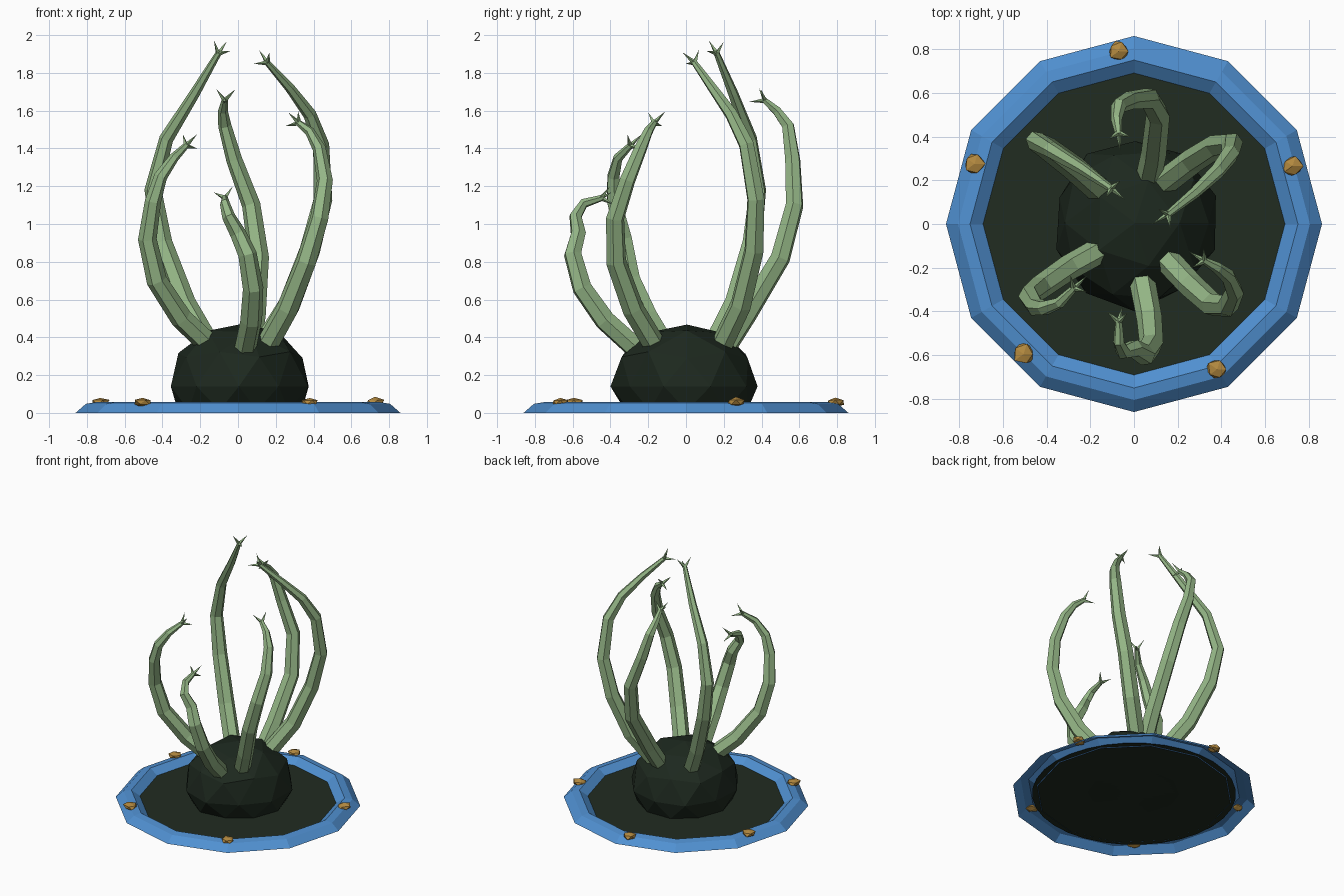
import bpy, bmesh, math, random
from mathutils import Vector, Matrix

random.seed(4)
cube = bpy.data.objects.get("Cube")
if cube:
    bpy.data.objects.remove(cube, do_unlink=True)


def material(name, rgb):
    mat = bpy.data.materials.new(name)
    mat.use_nodes = True
    color = (*rgb, 1)
    mat.diffuse_color = color
    mat.node_tree.nodes["Principled BSDF"].inputs["Base Color"].default_value = color
    return mat


blue = material("rim blue", (.08, .28, .64))
green = material("pale green", (.3, .47, .24))
pool_dark = material("dark pool green", (.015, .025, .015))
rock_dark = material("dark rock green", (.012, .021, .013))
gold = material("gold", (.45, .25, .05))


def finish(bm, name, mat, normals=True):
    if normals:
        bmesh.ops.recalc_face_normals(bm, faces=bm.faces)
    mesh = bpy.data.meshes.new(name)
    bm.to_mesh(mesh)
    bm.free()
    mesh.materials.append(mat)
    obj = bpy.data.objects.new(name, mesh)
    bpy.context.collection.objects.link(obj)
    return obj


def bridge(bm, lower, upper):
    n = len(lower)
    for i in range(n):
        j = (i + 1) % n
        bm.faces.new((lower[i], lower[j], upper[j], upper[i]))


def build_rim(sides=12):
    # Open-bottomed twelve-sided rim from a bevelled profile
    bm = bmesh.new()
    rings = []
    for radius, z in ((.86, 0), (.805, .048), (.75, .057), (.685, .01)):
        angles = [math.tau * i / sides for i in range(sides)]
        rings.append([bm.verts.new((radius * math.cos(a), radius * math.sin(a), z))
                      for a in angles])
    for low, high in zip(rings, rings[1:]):
        bridge(bm, low, high)
    return finish(bm, "rim", blue, normals=False)


def build_pool():
    bm = bmesh.new()
    bmesh.ops.create_circle(bm, cap_ends=True, segments=32, radius=.715,
                            matrix=Matrix.Translation((0, 0, .014)))
    return finish(bm, "pool", pool_dark)


def build_stone(name, mat, center, size, detail, rough, floor):
    # Faceted, slightly irregular stone
    bm = bmesh.new()
    bmesh.ops.create_icosphere(bm, subdivisions=detail, radius=1)
    for v in bm.verts:
        k = random.uniform(1 - rough, 1 + rough)
        v.co = Vector(center) + Vector(c * s * k for c, s in zip(v.co, size))
        v.co.z = max(v.co.z, floor)
    return finish(bm, name, mat)


def add_spike(bm, base, direction, length, radius):
    direction = direction.normalized()
    turn = direction.to_track_quat('Z', 'Y')
    ring = [bm.verts.new(base + turn @ Vector((radius * math.cos(a), radius * math.sin(a), 0)))
            for a in (math.tau * i / 4 for i in range(4))]
    apex = bm.verts.new(base + direction * length)
    for i in range(4):
        bm.faces.new((ring[i], ring[(i + 1) % 4], apex))
    bm.faces.new(ring[::-1])


def build_tentacle(name, path, sides=6):
    # Tapered tube swept along the path, ending in splayed claws
    pts = [Vector(p) for p in path]
    bm = bmesh.new()
    rings = []
    side = None
    last = len(pts) - 1
    for i, p in enumerate(pts):
        tangent = (pts[min(i + 1, last)] - pts[max(i - 1, 0)]).normalized()
        if side is None:
            side = tangent.cross(Vector((0, 0, 1)))
        side = (side - tangent * side.dot(tangent)).normalized()
        up = tangent.cross(side)
        t = i / last
        r = .016 + .044 * (1 - t ** 1.7)
        rings.append([bm.verts.new(p + r * (side * math.cos(a) + up * math.sin(a)))
                      for a in (math.tau * k / sides for k in range(sides))])
    for low, high in zip(rings, rings[1:]):
        bridge(bm, low, high)
    bm.faces.new(rings[0][::-1])
    bm.faces.new(rings[-1])
    for k in range(3):
        a = math.tau * k / 3 + .5
        splay = side * math.cos(a) + up * math.sin(a)
        add_spike(bm, pts[-1] - tangent * .01, tangent + splay, .085, .014)
    return finish(bm, name, green)


build_rim()
build_pool()
build_stone("rock", rock_dark, (.005, .005, .14), (.375, .39, .335), 2, .05, .014)

# Gold nuggets resting on the rim
for i, (x, y) in enumerate(((-.07, .79), (-.73, .275), (.725, .265),
                            (-.505, -.595), (.38, -.665))):
    build_stone(f"nugget_{i + 1}", gold, (x, y, .056), (.05, .05, .026), 1, .15, 0)

tentacles = {
    "back_tentacle": (
        (.06, .18, .3), (.09, .32, .52), (.11, .5, .82), (.07, .575, 1.1),
        (-.02, .565, 1.34), (-.07, .54, 1.52), (-.08, .48, 1.6), (-.07, .41, 1.66)),
    "back_left_tentacle": (
        (.1, .16, .3), (.27, .29, .57), (.38, .36, .86), (.45, .37, 1.13),
        (.44, .32, 1.42), (.38, .24, 1.58), (.275, .14, 1.72), (.15, .04, 1.86)),
    "back_right_tentacle": (
        (-.12, .12, .3), (-.28, .26, .58), (-.4, .35, .9), (-.45, .38, 1.18),
        (-.38, .34, 1.45), (-.23, .25, 1.69), (-.1, .16, 1.91)),
    "front_right_tentacle": (
        (-.12, -.1, .33), (-.3, -.2, .5), (-.43, -.29, .7), (-.48, -.33, .92),
        (-.45, -.38, 1.12), (-.41, -.385, 1.25), (-.34, -.36, 1.35), (-.27, -.29, 1.42)),
    "front_left_tentacle": (
        (.12, -.13, .3), (.26, -.28, .55), (.36, -.37, .8), (.43, -.375, 1.03),
        (.46, -.31, 1.23), (.43, -.24, 1.4), (.38, -.2, 1.49), (.315, -.165, 1.54)),
    "front_tentacle": (
        (.03, -.22, .3), (.07, -.43, .49), (.08, -.55, .66), (.05, -.6, .84),
        (0, -.57, .95), (-.05, -.585, 1.04), (-.07, -.54, 1.11), (-.07, -.44, 1.14)),
}
for name, path in tentacles.items():
    build_tentacle(name, path)
